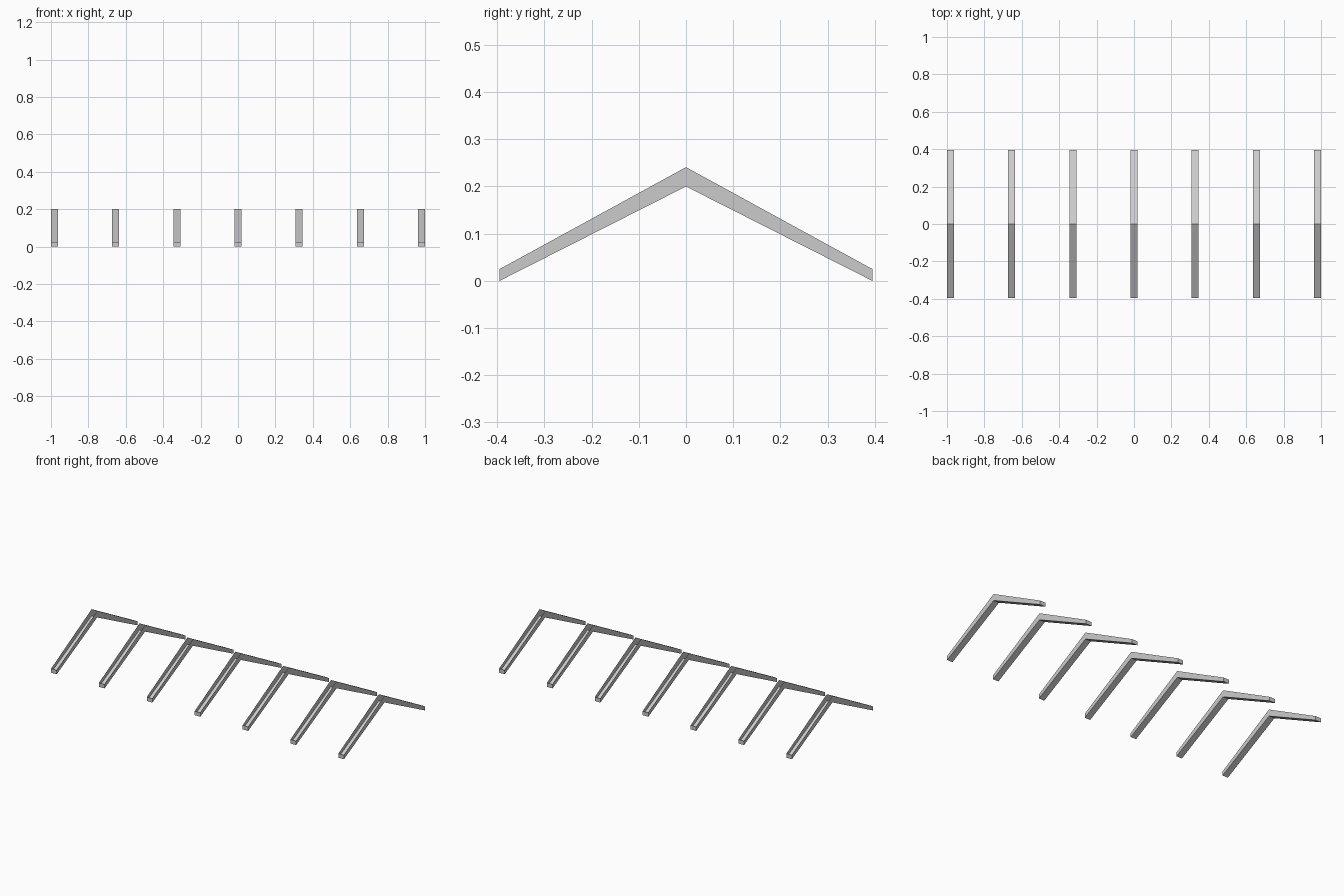
import bpy
import bmesh

if "Cube" in bpy.data.objects:
    bpy.data.objects.remove(bpy.data.objects["Cube"])

COUNT = 7            # number of rafter pairs
HALF_W = 0.019       # half width of each rafter
HALF_Y = 0.395       # eave distance from the ridge
FLOOR = [(-HALF_Y, 0.0), (0.0, 0.20), (HALF_Y, 0.0)]       # underside (y, z)
RIM = [(-HALF_Y, 0.025), (0.0, 0.241), (HALF_Y, 0.025)]    # upper edge (y, z)


def rafter_pair(name, x):
    """Gable-shaped channel, open along the top."""
    bm = bmesh.new()

    def row(profile, dx):
        return [bm.verts.new((dx, y, z)) for y, z in profile]

    floor_l, floor_r = row(FLOOR, -HALF_W), row(FLOOR, HALF_W)
    rim_l, rim_r = row(RIM, -HALF_W), row(RIM, HALF_W)
    for i in (0, 1):
        # underside and the two thin side walls
        bm.faces.new((floor_l[i], floor_l[i + 1], floor_r[i + 1], floor_r[i]))
        bm.faces.new((floor_r[i], floor_r[i + 1], rim_r[i + 1], rim_r[i]))
        bm.faces.new((floor_l[i + 1], floor_l[i], rim_l[i], rim_l[i + 1]))
    # eave end caps
    bm.faces.new((floor_l[0], floor_r[0], rim_r[0], rim_l[0]))
    bm.faces.new((floor_r[2], floor_l[2], rim_l[2], rim_r[2]))

    mesh = bpy.data.meshes.new(name)
    bm.to_mesh(mesh)
    bm.free()
    obj = bpy.data.objects.new(name, mesh)
    obj.location.x = x
    bpy.context.collection.objects.link(obj)


# evenly spaced row of rafters
span = 1.0 - HALF_W
for n in range(COUNT):
    rafter_pair(f"rafter_pair_{n + 1}", -span + 2 * span * n / (COUNT - 1))
